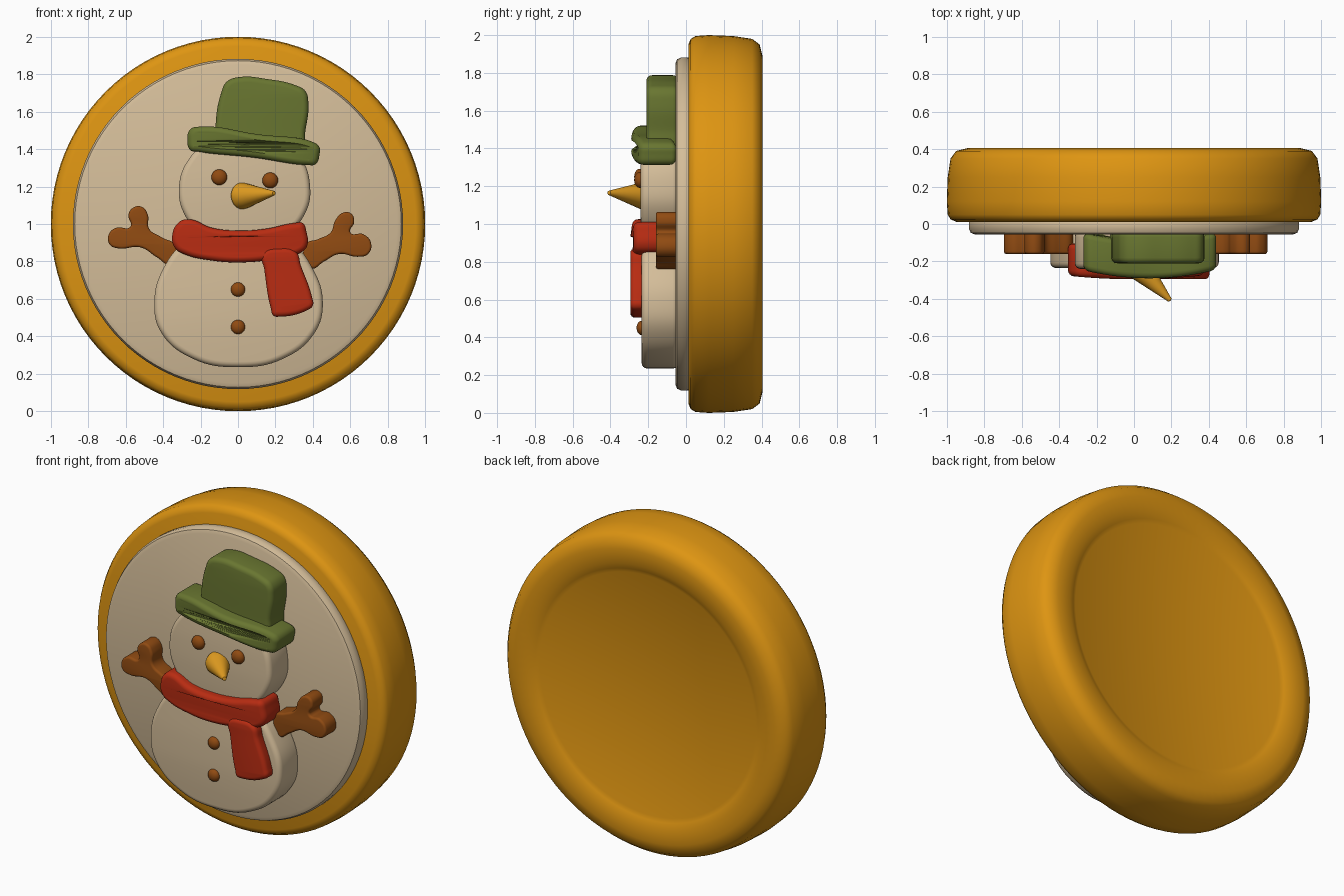
import bpy, bmesh, math
from mathutils import Vector, Matrix

cube = bpy.data.objects.get("Cube")
if cube:
    bpy.data.objects.remove(cube, do_unlink=True)


def material(name, rgb):
    m = bpy.data.materials.new(name)
    m.use_nodes = True
    m.diffuse_color = (*rgb, 1)
    m.node_tree.nodes["Principled BSDF"].inputs["Base Color"].default_value = (*rgb, 1)
    return m


GOLD = material("golden biscuit", (0.73, 0.30, 0.006))
CREAM = material("cream icing", (0.66, 0.51, 0.32))
GREEN = material("olive green", (0.14, 0.18, 0.03))
RED = material("scarf red", (0.48, 0.025, 0.006))
BROWN = material("twig brown", (0.28, 0.07, 0.006))
CARROT = material("carrot orange", (0.76, 0.34, 0.015))


def smooth(obj, angle=40):
    bpy.ops.object.select_all(action='DESELECT')
    obj.select_set(True)
    bpy.context.view_layer.objects.active = obj
    bpy.ops.object.shade_smooth_by_angle(angle=math.radians(angle))


def from_bmesh(name, bm, mat):
    bmesh.ops.recalc_face_normals(bm, faces=bm.faces)
    mesh = bpy.data.meshes.new(name)
    bm.to_mesh(mesh)
    bm.free()
    mesh.materials.append(mat)
    obj = bpy.data.objects.new(name, mesh)
    bpy.context.collection.objects.link(obj)
    smooth(obj)
    return obj


def lathe(name, profile, mat, center_z):
    """Turn a (radius, y) profile round the y axis."""
    bm = bmesh.new()
    verts = [bm.verts.new((r, y, 0)) for r, y in profile]
    edges = [bm.edges.new(pair) for pair in zip(verts, verts[1:])]
    bmesh.ops.spin(bm, geom=verts + edges, cent=(0, 0, 0), axis=(0, 1, 0),
                   angle=math.tau, steps=96, use_duplicate=False)
    bmesh.ops.remove_doubles(bm, verts=bm.verts, dist=0.0005)
    bmesh.ops.translate(bm, verts=bm.verts, vec=(0, 0, center_z))
    return from_bmesh(name, bm, mat)


def slab(name, outline, front, back, mat, soft=0.025, bend=0.0, bend_x=0.0):
    """Soft-edged slab cut from a smooth closed (x, z) outline."""
    curve = bpy.data.curves.new(name, 'CURVE')
    curve.dimensions = '2D'
    curve.fill_mode = 'BOTH'
    curve.resolution_u = 8
    curve.bevel_depth = soft
    curve.bevel_resolution = 3
    curve.offset = -soft
    curve.extrude = (back - front) / 2 - soft
    spline = curve.splines.new('BEZIER')
    spline.bezier_points.add(len(outline) - 1)
    for p, (x, z) in zip(spline.bezier_points, outline):
        p.co = (x, z, 0)
        p.handle_left_type = p.handle_right_type = 'AUTO'
    spline.use_cyclic_u = True
    obj = bpy.data.objects.new(name, curve)
    bpy.context.collection.objects.link(obj)
    bpy.ops.object.select_all(action='DESELECT')
    obj.select_set(True)
    bpy.context.view_layer.objects.active = obj
    bpy.ops.object.convert(target='MESH')
    obj = bpy.context.view_layer.objects.active
    mesh = obj.data
    mesh.transform(Matrix.Translation((0, (front + back) / 2, 0))
                   @ Matrix.Rotation(math.pi / 2, 4, 'X'))
    for v in mesh.vertices:
        v.co.y += bend * (v.co.x - bend_x) ** 2
    bm = bmesh.new()
    bm.from_mesh(mesh)
    bmesh.ops.remove_doubles(bm, verts=bm.verts, dist=0.0005)
    bmesh.ops.recalc_face_normals(bm, faces=bm.faces)
    bm.to_mesh(mesh)
    bm.free()
    mesh.materials.clear()
    mesh.materials.append(mat)
    smooth(obj)
    return obj


def bead(name, x, y, z, r, mat):
    bm = bmesh.new()
    bmesh.ops.create_uvsphere(bm, u_segments=20, v_segments=12, radius=r)
    bmesh.ops.scale(bm, verts=bm.verts, vec=(1, 0.7, 1))
    bmesh.ops.translate(bm, verts=bm.verts, vec=(x, y, z))
    return from_bmesh(name, bm, mat)


# Round base with a shallow recess in its back, and the icing disc
lathe("biscuit_base", [(0, 0.375), (0.74, 0.375), (0.765, 0.385), (0.80, 0.40),
                       (0.89, 0.405), (0.95, 0.39), (0.98, 0.35), (0.995, 0.25),
                       (1.0, 0.12), (0.995, 0.05), (0.98, 0.025), (0.95, 0.012),
                       (0, 0.012)], GOLD, 1.0)
lathe("icing_disc", [(0, 0.03), (0.87, 0.03), (0.882, 0.01), (0.882, -0.025),
                     (0.872, -0.047), (0.85, -0.056), (0, -0.056)], CREAM, 1.0)

# Snowman body and head
slab("body", [(0, 0.235), (0.24, 0.28), (0.41, 0.42), (0.453, 0.58), (0.40, 0.76),
              (0.28, 0.90), (0, 0.95), (-0.28, 0.90), (-0.40, 0.76), (-0.447, 0.58),
              (-0.41, 0.42), (-0.24, 0.28)], -0.235, -0.04, CREAM, 0.03)
slab("head", [(0.035, 0.88), (0.25, 0.94), (0.36, 1.06), (0.385, 1.20), (0.33, 1.36),
              (0.20, 1.45), (0.035, 1.48), (-0.14, 1.45), (-0.26, 1.35), (-0.315, 1.20),
              (-0.28, 1.04), (-0.17, 0.93)], -0.24, -0.04, CREAM, 0.03)

# Hat
slab("hat_crown", [(-0.115, 1.42), (-0.12, 1.52), (-0.09, 1.70), (-0.06, 1.76),
                   (0.01, 1.785), (0.15, 1.775), (0.31, 1.74), (0.36, 1.71),
                   (0.376, 1.64), (0.36, 1.50), (0.34, 1.40), (0.10, 1.39)],
     -0.21, -0.04, GREEN, 0.03)
slab("hat_brim", [(-0.27, 1.44), (-0.255, 1.395), (-0.21, 1.385), (0.08, 1.355),
                  (0.37, 1.315), (0.415, 1.32), (0.435, 1.37), (0.435, 1.41),
                  (0.40, 1.438), (0.10, 1.48), (-0.20, 1.52), (-0.255, 1.505)],
     -0.29, -0.09, GREEN, 0.03, 0.35, 0.08)

# Scarf wrap and hanging tail
slab("scarf_wrap", [(-0.352, 0.93), (-0.335, 0.87), (-0.29, 0.84), (-0.14, 0.805),
                    (0.01, 0.795), (0.18, 0.81), (0.33, 0.845), (0.368, 0.88),
                    (0.365, 0.96), (0.345, 1.005), (0.30, 1.005), (0.15, 0.975),
                    (0, 0.965), (-0.14, 0.98), (-0.26, 1.025), (-0.315, 1.01)],
     -0.295, -0.12, RED, 0.03, 0.15)
slab("scarf_tail", [(0.13, 0.84), (0.14, 0.76), (0.175, 0.55), (0.19, 0.51),
                    (0.22, 0.505), (0.37, 0.54), (0.40, 0.565), (0.395, 0.61),
                    (0.335, 0.78), (0.31, 0.85), (0.22, 0.87)], -0.295, -0.21, RED, 0.025)

# Twig arms
slab("right_arm", [(-0.36, 0.785), (-0.43, 0.82), (-0.52, 0.875), (-0.64, 0.87),
                   (-0.685, 0.89), (-0.69, 0.945), (-0.65, 0.98), (-0.575, 0.985),
                   (-0.585, 1.05), (-0.555, 1.09), (-0.51, 1.09), (-0.482, 1.05),
                   (-0.475, 0.975), (-0.41, 0.93), (-0.33, 0.88)],
     -0.16, -0.04, BROWN, 0.014)
slab("left_arm", [(0.39, 0.765), (0.46, 0.80), (0.54, 0.84), (0.64, 0.825),
                  (0.695, 0.84), (0.71, 0.90), (0.67, 0.945), (0.60, 0.955),
                  (0.62, 1.01), (0.605, 1.055), (0.56, 1.06), (0.52, 1.02),
                  (0.495, 0.955), (0.43, 0.92), (0.36, 0.89)],
     -0.16, -0.04, BROWN, 0.014)

# Eyes and buttons
for side, x, z in (("right", -0.10, 1.25), ("left", 0.172, 1.233)):
    bead(side + "_eye", x, -0.245, z, 0.042, BROWN)
for label, z in (("upper", 0.65), ("lower", 0.45)):
    bead(label + "_button", 0, -0.235, z, 0.038, BROWN)

# Carrot nose: a sphere drawn out to a tip that leans to one side
base, tip = Vector((0.025, -0.23, 1.15)), Vector((0.195, -0.41, 1.165))
axis = tip - base
turn = Vector((0, 0, 1)).rotation_difference(axis)
bm = bmesh.new()
bmesh.ops.create_uvsphere(bm, u_segments=24, v_segments=20, radius=1)
for v in bm.verts:
    h = v.co.z
    if h > 0:
        v.co.x, v.co.y = [c * (1 - h * 0.85) / max(math.sqrt(1 - h * h), 0.05)
                          if h < 0.99 else c for c in v.co.xy]
    v.co = base + turn @ Vector((v.co.x * 0.072, v.co.y * 0.072,
                                 h * (axis.length if h > 0 else 0.05)))
from_bmesh("carrot_nose", bm, CARROT)
